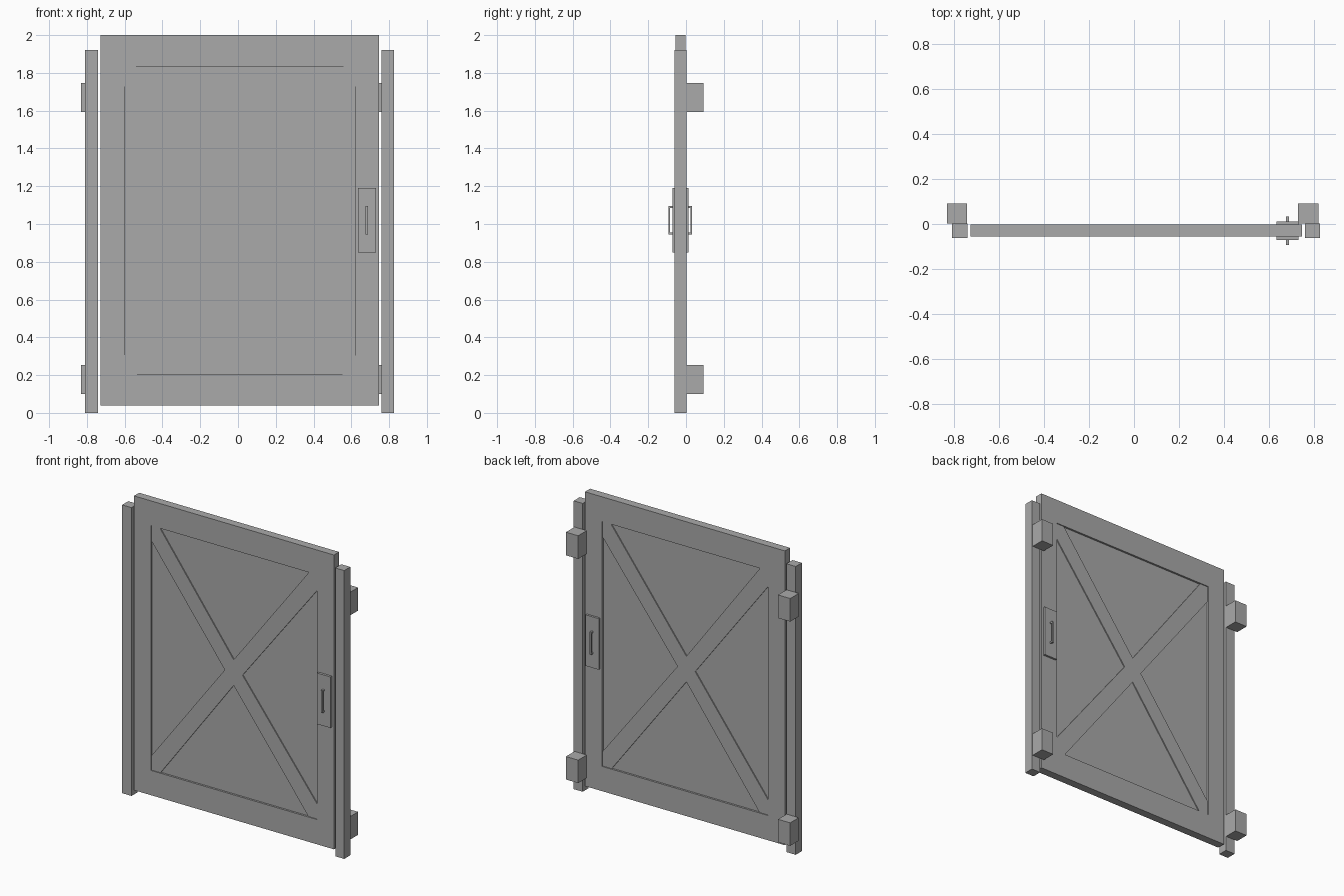
import bpy
import bmesh

old = bpy.data.objects.get("Cube")
if old:
    bpy.data.objects.remove(old, do_unlink=True)

GREY = (0.4, 0.4, 0.4, 1.0)
mat = bpy.data.materials.new("plain grey")
mat.use_nodes = True
mat.diffuse_color = GREY
mat.node_tree.nodes["Principled BSDF"].inputs["Base Color"].default_value = GREY


def finish(name, bm):
    bmesh.ops.recalc_face_normals(bm, faces=bm.faces)
    mesh = bpy.data.meshes.new(name)
    bm.to_mesh(mesh)
    bm.free()
    mesh.materials.append(mat)
    obj = bpy.data.objects.new(name, mesh)
    bpy.context.collection.objects.link(obj)
    return obj


def add_box(bm, x, y, z):
    """Add a box given as three (low, high) ranges."""
    verts = bmesh.ops.create_cube(bm, size=1)["verts"]
    for v in verts:
        v.co = [r[0] if c < 0 else r[1] for c, r in zip(v.co, (x, y, z))]


def box(name, x, y, z):
    bm = bmesh.new()
    add_box(bm, x, y, z)
    return finish(name, bm)


def ring(x, z, y):
    return [(x[0], y, z[0]), (x[1], y, z[0]), (x[1], y, z[1]), (x[0], y, z[1])]


def slab(name, outline, y):
    """Extrude an (x, z) outline through a depth range."""
    bm = bmesh.new()
    face = bm.faces.new([bm.verts.new((px, y[0], pz)) for px, pz in outline])
    geom = bmesh.ops.extrude_face_region(bm, geom=[face])["geom"]
    for v in geom:
        if isinstance(v, bmesh.types.BMVert):
            v.co.y = y[1]
    return finish(name, bm)


# Door frame: closed loops of quads around the rectangular opening
DOOR_X, DOOR_Z, DOOR_Y = (-0.727, 0.746), (0.04, 2.0), (-0.056, -0.002)
OPEN_X, OPEN_Z = (-0.602, 0.62), (0.205, 1.835)
MID_Y = sum(DOOR_Y) / 2
bm = bmesh.new()
loops = [ring(DOOR_X, DOOR_Z, DOOR_Y[0]), ring(DOOR_X, DOOR_Z, DOOR_Y[1]),
         ring(OPEN_X, OPEN_Z, DOOR_Y[1]), ring(OPEN_X, OPEN_Z, DOOR_Y[0])]
loops = [[bm.verts.new(p) for p in loop] for loop in loops]
for a, b in zip(loops, loops[1:] + loops[:1]):
    for i in range(4):
        j = (i + 1) % 4
        bm.faces.new((a[i], a[j], b[j], b[i]))
finish("door_frame", bm)

# Recessed panel filling the opening
box("door_panel", OPEN_X, (MID_Y - 0.014, MID_Y + 0.014), OPEN_Z)

# Diagonal cross brace, one quadrant mirrored to four
cx, cz = sum(OPEN_X) / 2 - 0.006, sum(OPEN_Z) / 2 - 0.004
hx, hz = OPEN_X[1] - cx, OPEN_Z[1] - cz
hl = cx - OPEN_X[0]
quad = [(0.065, 0), (1, hz - 0.105), (1, hz), (1 - 0.06, hz), (0, 0.085)]


def quadrant(sx, sz):
    width = hx if sx > 0 else hl
    pts = [(px if px < 0.5 else px - 1 + width, pz) for px, pz in quad]
    return [(cx + sx * px, cz + sz * pz) for px, pz in pts]


outline = (quadrant(1, 1) + quadrant(-1, 1)[::-1][1:]
           + quadrant(-1, -1)[1:] + quadrant(1, -1)[::-1][1:-1])
slab("cross_brace", outline, (MID_Y - 0.021, MID_Y + 0.021))

# Side posts with their upper and lower mounting blocks
POST_Y = (-0.062, 0.002)
sides = {"right": ((-0.81, -0.741), (-0.832, -0.742)),
         "left": ((0.76, 0.826), (0.73, 0.82))}
for side, (post_x, block_x) in sides.items():
    box(side + "_post", post_x, POST_Y, (0, 1.92))
    for level, z in (("lower", (0.1, 0.253)), ("upper", (1.593, 1.747))):
        box(f"{side}_{level}_block", block_x, (POST_Y[1], 0.092), z)

# Lock plate through the door, with a pull handle on both faces
box("lock_plate", (0.634, 0.731), (-0.072, 0.012), (0.85, 1.19))
for name, face_y, out in (("front_handle", -0.072, -1), ("back_handle", 0.012, 1)):
    bm = bmesh.new()
    grip = sorted((face_y + out * 0.012, face_y + out * 0.021))
    stub = sorted((face_y - out * 0.002, face_y + out * 0.013))
    add_box(bm, (0.676, 0.688), grip, (0.945, 1.095))
    for z in (0.945, 1.085):
        add_box(bm, (0.676, 0.688), stub, (z, z + 0.01))
    finish(name, bm)
